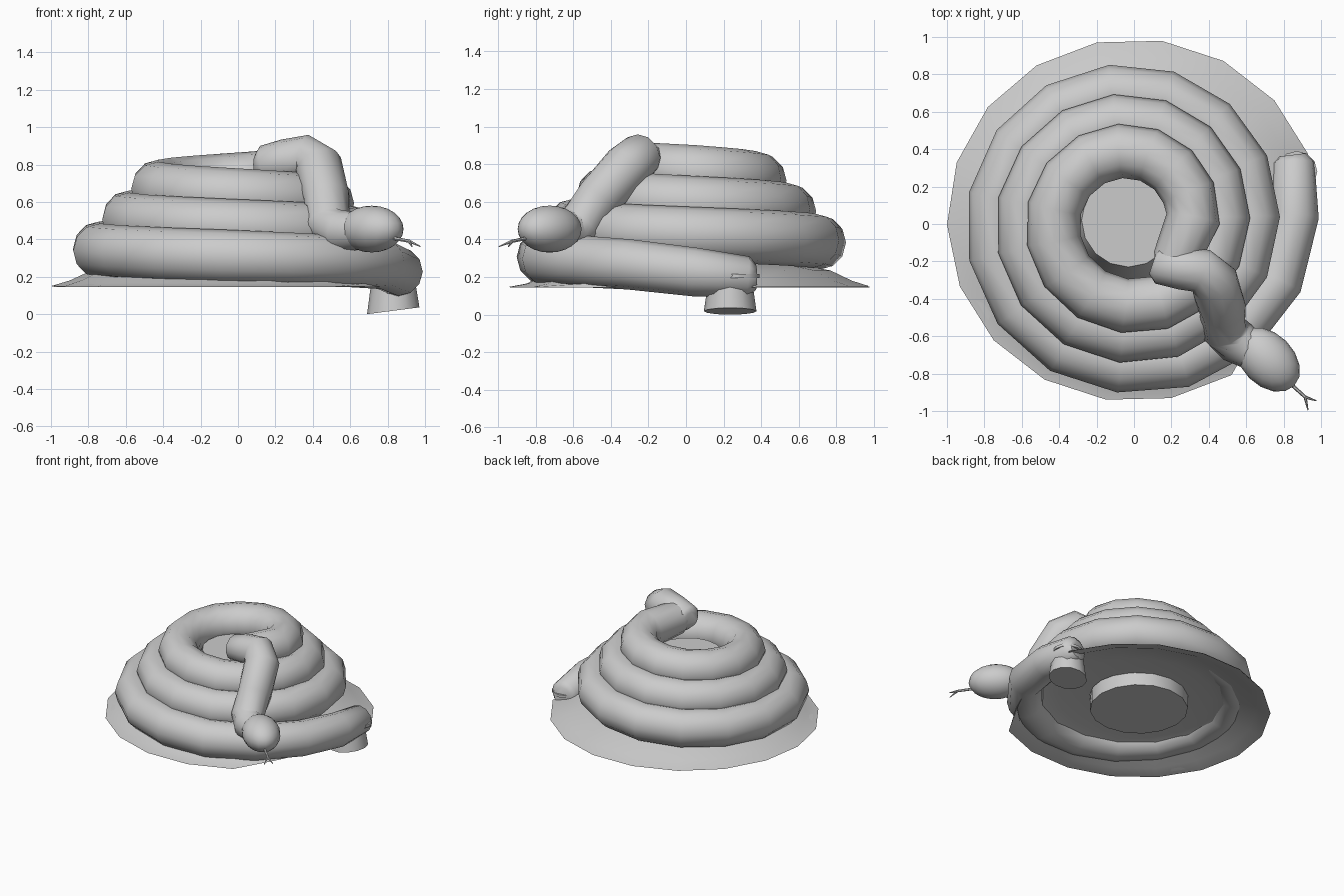
import bpy, bmesh, math
from mathutils import Vector, Matrix

if "Cube" in bpy.data.objects:
    bpy.data.objects.remove(bpy.data.objects["Cube"])

grey = bpy.data.materials.new("plain grey")
grey.diffuse_color = (0.6, 0.6, 0.6, 1)
grey.use_nodes = True
grey.node_tree.nodes["Principled BSDF"].inputs["Base Color"].default_value = grey.diffuse_color


def finish(name, bm, angle=50):
    bmesh.ops.recalc_face_normals(bm, faces=bm.faces)
    me = bpy.data.meshes.new(name)
    bm.to_mesh(me)
    bm.free()
    me.materials.append(grey)
    ob = bpy.data.objects.new(name, me)
    bpy.context.collection.objects.link(ob)
    bpy.ops.object.select_all(action='DESELECT')
    bpy.context.view_layer.objects.active = ob
    ob.select_set(True)
    bpy.ops.object.shade_smooth_by_angle(angle=math.radians(angle))
    return ob


def bridge(bm, rings, caps=True):
    for a, b in zip(rings, rings[1:]):
        n = len(a)
        for i in range(n):
            bm.faces.new((a[i], a[(i + 1) % n], b[(i + 1) % n], b[i]))
    if caps:
        bm.faces.new(rings[0])
        bm.faces.new(rings[-1])


def tube(name, pts, radii, sides=12):
    """Sweep a round section along a path."""
    pts = [Vector(p) for p in pts]
    bm = bmesh.new()
    rings = []
    for i, p in enumerate(pts):
        t = (pts[min(i + 1, len(pts) - 1)] - pts[max(i - 1, 0)]).normalized()
        side = t.cross(Vector((0, 0, 1))).normalized()
        up = side.cross(t)
        r = radii[i]
        rings.append([bm.verts.new(p + r * (math.cos(a) * side + math.sin(a) * up))
                      for a in (math.tau * k / sides for k in range(sides))])
    bridge(bm, rings)
    return finish(name, bm)


def lathe(name, profile, sides, centre=(0, 0), caps=True, phase=0.0):
    bm = bmesh.new()
    rings = [[bm.verts.new((centre[0] + r * math.cos(a), centre[1] + r * math.sin(a), z))
              for a in (phase + math.tau * k / sides for k in range(sides))]
             for r, z in profile]
    bridge(bm, rings, caps)
    return finish(name, bm, 30)


# coiled body: a shrinking, rising clockwise spiral, lowered and widened at the tail
coil, radii = [], []
steps = 15
for i in range(-4, 42):
    t = i / steps + 0.011
    ang = -math.pi / 2 - math.tau * t
    low = min(t, 0)
    rad = 0.775 - 0.16 * t - 0.25 * low
    coil.append((-0.02 + rad * math.cos(ang), 0.015 + rad * math.sin(ang),
                 0.305 + 0.165 * t - 2.7 * min(t + 0.14, 0) ** 2))
    radii.append(0.145 + 0.06 * low)
coil = [(0.85, 0.37, 0.20), (0.855, 0.33, 0.20)] + coil + [(0.22, -0.2, 0.79), (0.18, -0.25, 0.8)]
radii = [0.07, 0.11] + radii + [0.125, 0.09]
tube("coiled_body", coil, radii)

# raised neck hanging over the coils
tube("neck",
     [(0.10, -0.21, 0.80), (0.13, -0.22, 0.80), (0.25, -0.235, 0.82), (0.36, -0.25, 0.84),
      (0.43, -0.31, 0.79), (0.475, -0.46, 0.62), (0.48, -0.56, 0.48), (0.55, -0.63, 0.435),
      (0.65, -0.69, 0.45)],
     [0.06, 0.10, 0.115, 0.12, 0.13, 0.125, 0.125, 0.12, 0.10])

# egg shaped head
bm = bmesh.new()
bmesh.ops.create_uvsphere(bm, u_segments=16, v_segments=12, radius=1,
                          matrix=Matrix.Translation((0.715, -0.725, 0.455))
                          @ Matrix.Rotation(-math.pi / 4, 4, 'Z')
                          @ Matrix.Diagonal((0.2, 0.14, 0.125, 1)))
finish("head", bm)

# forked tongue
fork = (0.915, -0.925, 0.39)
tube("tongue", [(0.81, -0.83, 0.41), fork], [0.01, 0.009], 6)
for k, tip in enumerate([(0.975, -0.945, 0.362), (0.93, -0.995, 0.362)]):
    tube(f"tongue_fork_{k + 1}", [fork, tip], [0.009, 0.003], 6)

# tail plug: slanted drum pointing down, with a small rim on top
plug = lathe("tail_plug", [(0.14, 0.0), (0.115, 0.19)], 12, (0.83, 0.235))
for v in plug.data.vertices:
    if v.co.z < 0.01:
        v.co.z = max(0, (v.co.x - 0.69) * 0.13)
lathe("tail_rim", [(0.11, 0.195), (0.11, 0.215)], 12, (0.87, 0.28))

# brim: thin sheet sloping up under the coils and closing inward to the core
brim = lathe("brim", [(1.0, 0.15), (0.9, 0.18), (0.78, 0.235), (0.58, 0.27), (0.34, 0.28),
                      (0.34, 0.272), (0.58, 0.262), (0.78, 0.227), (0.9, 0.172), (1.0, 0.145)],
             18, (0, 0.02), False, 1.77)
for v in brim.data.vertices:
    v.co.y = 0.02 + (v.co.y - 0.02) * 0.97
    ang = math.degrees(math.atan2(v.co.y, v.co.x))
    r = math.hypot(v.co.x, v.co.y)
    if -50 < ang < 15 and r > 0.86:     # tucked in where the tail lies over it
        v.co.x *= 0.86 / r
        v.co.y *= 0.86 / r
    if v.co.y < -0.3 and r > 0.85:      # pressed flatter beneath the front coil
        v.co.z = 0.145 + (v.co.z - 0.145) * 0.6

# core closing the middle of the coils, visible through the top opening and from below
lathe("core", [(0.36, 0.17), (0.36, 0.28), (0.31, 0.45), (0.25, 0.66)], 16, (-0.03, 0.02))

# rest the model on the ground
objs = [o for o in bpy.data.objects if o.type == 'MESH']
low = min(v.co.z for o in objs for v in o.data.vertices)
for o in objs:
    o.location.z -= low
